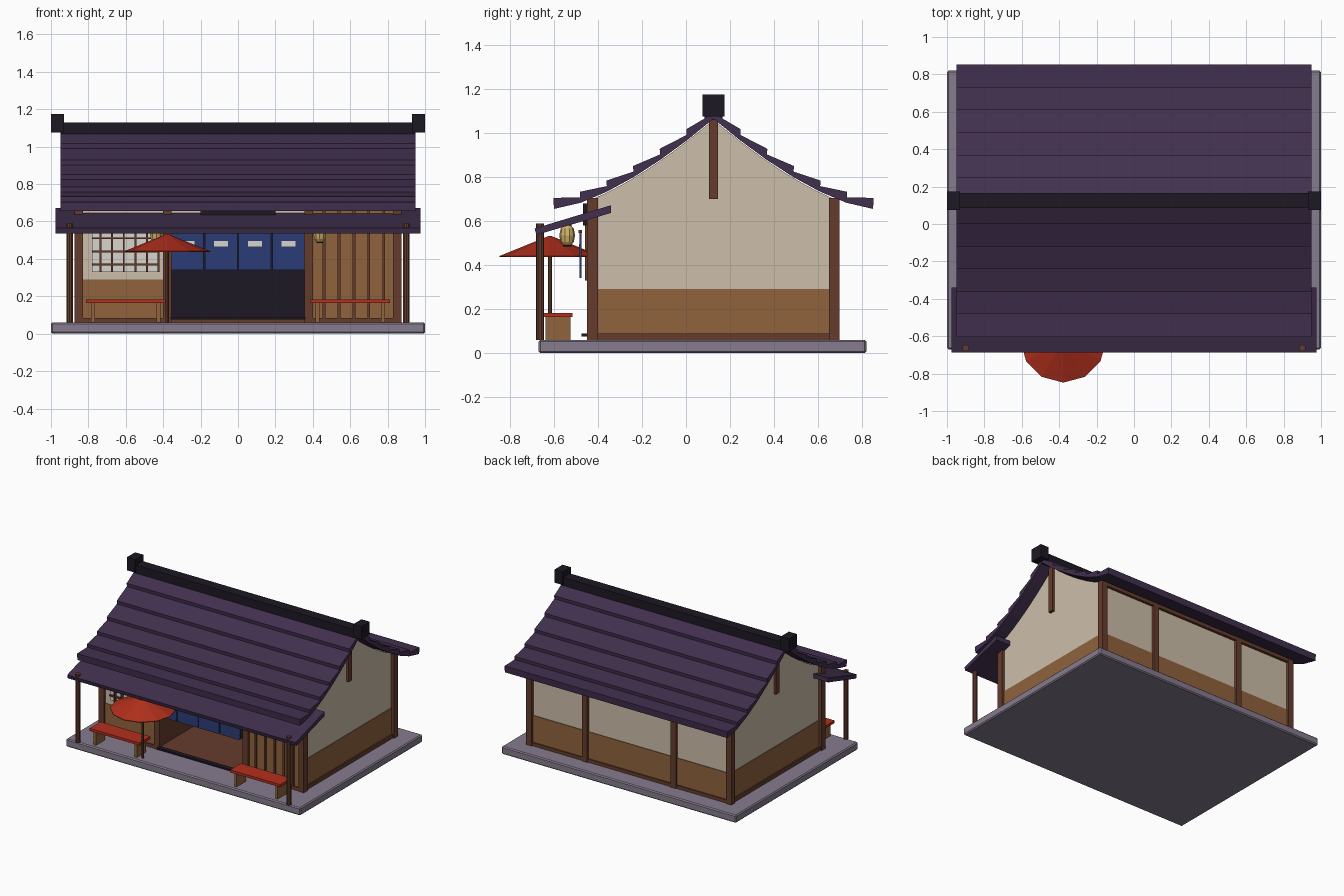
import bpy, bmesh, math
from mathutils import Vector

if "Cube" in bpy.data.objects:
    bpy.data.objects.remove(bpy.data.objects["Cube"])

MATS = {}
COLS = dict(roof="43334f", plaster="cbbda8", wood="8f6340", dark="653f30", black="231e28",
            red="b03322", blue="2f3f75", stone="857b8c", paper="d8d4cc", lamp="d0b068")


def mat(key):
    if key not in MATS:
        h = COLS[key]
        MATS[key] = bpy.data.materials.new(key)
        rgb = [(int(h[i:i + 2], 16) / 255) ** 2.2 for i in (0, 2, 4)]
        MATS[key].diffuse_color = (*rgb, 1)
    return MATS[key]


def finish(name, bm, key):
    bmesh.ops.recalc_face_normals(bm, faces=bm.faces)
    me = bpy.data.meshes.new(name)
    bm.to_mesh(me)
    bm.free()
    me.materials.append(mat(key))
    ob = bpy.data.objects.new(name, me)
    bpy.context.collection.objects.link(ob)
    return ob


def box(name, x, y, z, key):
    bm = bmesh.new()
    bmesh.ops.create_cube(bm, size=1)
    for v in bm.verts:
        v.co = Vector([(r[0] + r[1]) / 2 + c * (r[1] - r[0]) for r, c in zip((x, y, z), v.co)])
    return finish(name, bm, key)


def prism(name, pts, x0, x1, key):
    """Extrude a (y, z) outline along x."""
    bm = bmesh.new()
    f = bm.faces.new([bm.verts.new((x0, y, z)) for y, z in pts])
    r = bmesh.ops.extrude_face_region(bm, geom=[f])
    vs = [e for e in r["geom"] if isinstance(e, bmesh.types.BMVert)]
    bmesh.ops.translate(bm, verts=vs, vec=(x1 - x0, 0, 0))
    return finish(name, bm, key)


def lathe(name, x, y, prof, key, n=12):
    """Stack of rings (radius, z) around a vertical axis."""
    bm = bmesh.new()
    rings = [[bm.verts.new((x + r * math.sin(2 * math.pi * i / n), y - r * math.cos(2 * math.pi * i / n), z))
              for i in range(n)] for r, z in prof]
    for a, b in zip(rings, rings[1:]):
        for i in range(n):
            bm.faces.new((a[i], a[(i + 1) % n], b[(i + 1) % n], b[i]))
    bm.faces.new(rings[0])
    bm.faces.new(rings[-1])
    return finish(name, bm, key)


RY, RUN = 0.125, 0.725                      # ridge position, roof half depth


def curve(t):                               # sagging roof line
    return 0.655 + 0.41 * (1 - t) ** 1.5


# Stone platform
slab = box("platform", (-1, 1), (-0.67, 0.82), (0, 0.06), "stone")
bev = slab.modifiers.new("bevel", "BEVEL")
bev.width, bev.segments = 0.008, 1

# Roof courses, six overlapping rows on each slope
for s, side in ((-1, "front"), (1, "back")):
    for k in range(6):
        t0, t1 = k / 6, (k + 1) / 6
        y0, y1 = RY + s * RUN * t0, RY + s * RUN * t1
        prism(f"{side}_roof_course_{k + 1}",
              [(y0, curve(t0)), (y1, curve(t1)), (y1 + s * 0.003, curve(t1) + 0.05), (y0, curve(t0) + 0.025)],
              -0.95, 0.95, "roof")
# Ridge beam and end caps
box("ridge_beam", (-0.95, 0.95), (0.085, 0.165), (1.06, 1.13), "black")
for s in (-1, 1):
    box("ridge_cap", sorted((s * 0.93, s)), (0.075, 0.175), (1.075, 1.175), "black")

# Gable walls: plaster over wood, strut and sill
outline = [(RY + RUN * t, curve(abs(t)) - 0.004) for t in [i / 12 - 0.76 for i in range(19)] + [0.76]]
outline = [p for p in outline if abs(p[0] - RY) > 0.02]
outline.append((RY, 1.06))
outline.sort()
for s in (-1, 1):
    x = sorted((s * 0.83, s * 0.85))
    prism("gable_plaster", [(outline[0][0], 0.29)] + outline + [(outline[-1][0], 0.29)], *x, "plaster")
    box("gable_wainscot", sorted((s * 0.83, s * 0.855)), (-0.42, 0.67), (0.06, 0.29), "wood")
    box("gable_sill", sorted((s * 0.83, s * 0.865)), (-0.42, 0.67), (0.06, 0.09), "dark")
    box("gable_strut", sorted((s * 0.84, s * 0.87)), (0.105, 0.145), (0.70, 1.06), "dark")

# Wall posts, front and back, and top plates
for x in (-0.852, -0.378, 0.378, 0.852):
    box("front_post", (x - 0.023, x + 0.023), (-0.45, -0.40), (0.06, 0.705), "dark")
    box("back_post", (x - 0.023, x + 0.023), (0.65, 0.697), (0.06, 0.705), "dark")
box("front_plate", (-0.87, 0.87), (-0.45, -0.41), (0.67, 0.70), "dark")
box("back_plate", (-0.87, 0.87), (0.655, 0.695), (0.67, 0.70), "dark")

# Back wall
box("back_plaster", (-0.85, 0.85), (0.65, 0.675), (0.29, 0.70), "plaster")
box("back_wainscot", (-0.85, 0.85), (0.65, 0.68), (0.06, 0.29), "wood")
box("back_sill", (-0.85, 0.85), (0.65, 0.69), (0.06, 0.085), "dark")

# Front left bay: wainscot, plaster and lattice window
box("left_wainscot", (-0.84, -0.39), (-0.435, -0.41), (0.06, 0.29), "wood")
box("left_plaster", (-0.84, -0.39), (-0.43, -0.41), (0.29, 0.70), "plaster")
box("window_paper", (-0.78, -0.43), (-0.44, -0.42), (0.33, 0.61), "paper")
for i in range(6):
    x = -0.735 + i * 0.062
    box("window_upright", (x - 0.005, x + 0.005), (-0.46, -0.435), (0.33, 0.61), "dark")
for z in (0.37, 0.44, 0.51, 0.58):
    box("window_rail", (-0.78, -0.42), (-0.455, -0.435), (z - 0.005, z + 0.005), "dark")

# Front right bay: boards with battens
box("right_boards", (0.39, 0.84), (-0.435, -0.41), (0.06, 0.70), "wood")
for i in range(5):
    x = 0.46 + i * 0.08
    box("right_batten", (x - 0.007, x + 0.007), (-0.445, -0.43), (0.08, 0.69), "dark")
for s in (-1, 1):
    box("front_sill", sorted((s * 0.39, s * 0.84)), (-0.445, -0.41), (0.06, 0.085), "dark")

# Doorway: recess, threshold, header, blank sign board
box("door_floor", (-0.36, 0.36), (-0.44, 0.0), (0.06, 0.082), "dark")
box("door_back", (-0.36, 0.36), (0.0, 0.02), (0.06, 0.70), "black")
for s in (-1, 1):
    box("door_side", sorted((s * 0.36, s * 0.375)), (-0.41, 0.02), (0.06, 0.70), "dark")
box("door_step", (-0.36, 0.36), (-0.475, -0.44), (0.075, 0.088), "black")
box("door_header", (-0.36, 0.36), (-0.43, -0.41), (0.55, 0.70), "plaster")
box("sign_board", (-0.2, 0.2), (-0.467, -0.43), (0.58, 0.68), "black")

# Door curtain panels on a rod
box("curtain_rod", (-0.37, 0.37), (-0.488, -0.472), (0.545, 0.56), "dark")
for i in range(4):
    x = -0.27 + i * 0.18
    box("curtain_panel", (x - 0.086, x + 0.086), (-0.484, -0.476), (0.34, 0.55), "blue")
    box("curtain_patch", (x - 0.037, x + 0.037), (-0.487, -0.483), (0.465, 0.495), "paper")

# Lean-to canopy and its round posts
prism("canopy", [(-0.68, 0.537), (-0.34, 0.637), (-0.34, 0.672), (-0.688, 0.566)], -0.975, 0.975, "roof")
for s in (-1, 1):
    lathe("canopy_post", s * 0.9, -0.663, [(0.018, 0.06), (0.018, 0.588)], "dark", 10)

# Benches
for s in (-1, 1):
    c = s * 0.6
    box("bench_seat", (c - 0.213, c + 0.213), (-0.648, -0.515), (0.163, 0.183), "red")
    for d in (-0.175, 0.175):
        box("bench_leg", (c + d - 0.01, c + d + 0.01), (-0.638, -0.525), (0.06, 0.165), "wood")

# Parasol
lathe("parasol_pole", -0.378, -0.618, [(0.009, 0.06), (0.009, 0.52)], "dark", 8)
lathe("parasol_shade", -0.378, -0.618, [(0.23, 0.436), (0.23, 0.441), (0.003, 0.533)], "red", 12)

# Paper lanterns with caps and hoops
for s in (-1, 1):
    x, y = s * 0.437, -0.54
    lathe("lantern", x, y, [(0.018, 0.49), (0.03, 0.505), (0.036, 0.535), (0.03, 0.565), (0.018, 0.58)], "lamp", 10)
    for z in (0.485, 0.578):
        lathe("lantern_cap", x, y, [(0.019, z), (0.019, z + 0.009)], "black", 10)

for m in bpy.data.materials:
    if m.users and not m.is_grease_pencil:
        m.use_nodes = True
        m.node_tree.nodes["Principled BSDF"].inputs["Base Color"].default_value = m.diffuse_color
